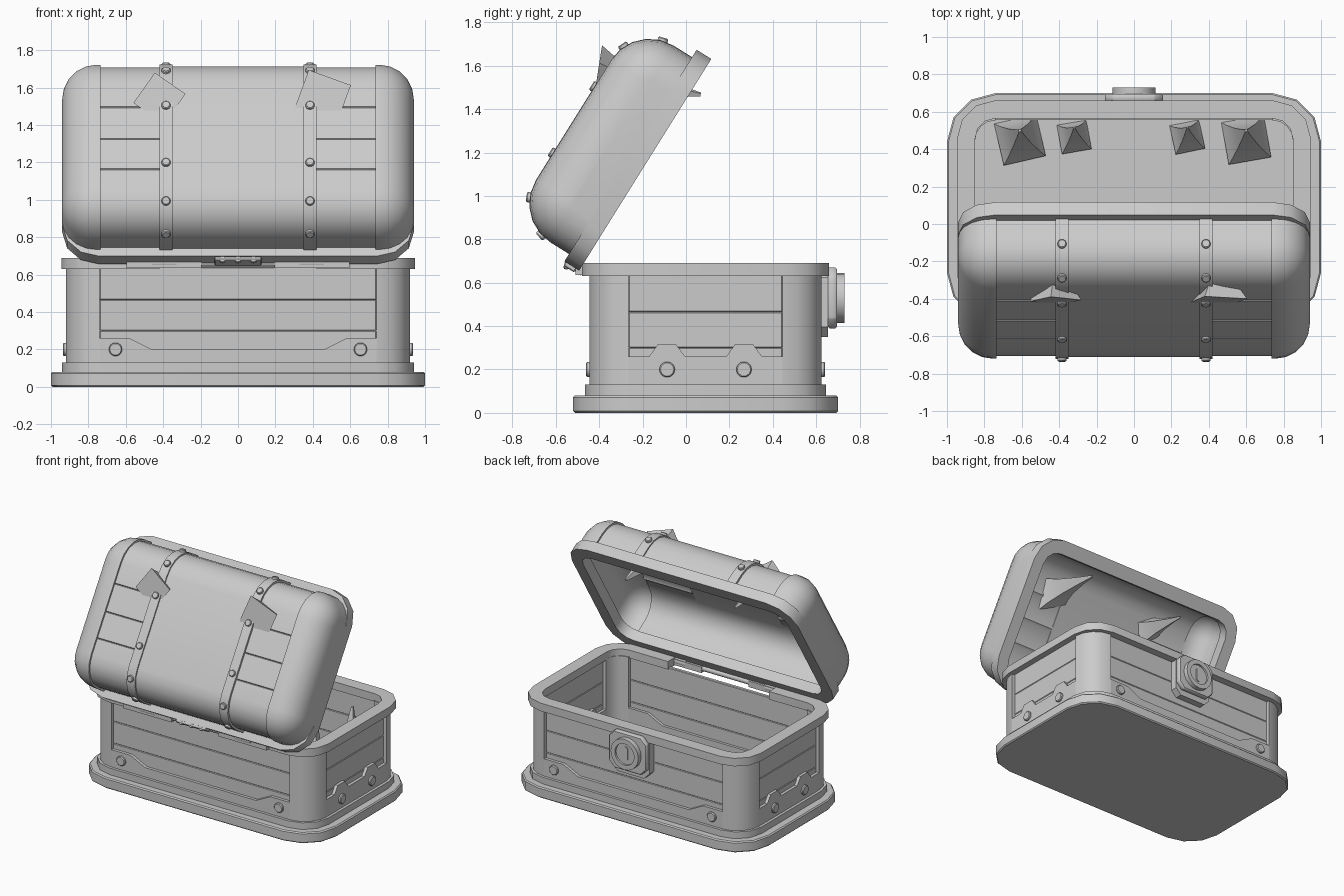
import bpy, bmesh, math
from mathutils import Matrix, Vector

if "Cube" in bpy.data.objects:
    bpy.data.objects.remove(bpy.data.objects["Cube"])

grey = bpy.data.materials.new("plain grey")
grey.diffuse_color = (0.6, 0.6, 0.6, 1)
grey.use_nodes = True
grey.node_tree.nodes["Principled BSDF"].inputs["Base Color"].default_value = grey.diffuse_color
T = Matrix.Translation
CY = 0.09                                                     # centre of the box in y
BOX = T((0, CY, 0))
LID = T((0, -0.49, 0.66)) @ Matrix.Rotation(math.radians(58), 4, 'X')


def add(name, verts, faces, m=Matrix(), recalc=True):
    me = bpy.data.meshes.new(name)
    me.from_pydata(verts, [], faces)
    if recalc:
        bm = bmesh.new()
        bm.from_mesh(me)
        bmesh.ops.recalc_face_normals(bm, faces=bm.faces)
        bm.to_mesh(me)
        bm.free()
    me.materials.append(grey)
    ob = bpy.data.objects.new(name, me)
    bpy.context.collection.objects.link(ob)
    ob.matrix_world = m
    return ob


def prism(name, pts, z0, z1, m=Matrix(), bevel=0):
    n = len(pts)
    v = [(x, y, z) for z in (z0, z1) for x, y in pts]
    f = [list(range(n)), list(range(n, 2 * n))]
    f += [(i, (i + 1) % n, (i + 1) % n + n, i + n) for i in range(n)]
    ob = add(name, v, f, m)
    if bevel:
        b = ob.modifiers.new("bevel", 'BEVEL')
        b.width, b.segments = bevel, 1
    return ob


def strip(name, outer, inner, z0, z1, m, closed):
    """Band between two matching outlines, as a closed or open ring."""
    n = len(outer)
    v = [(x, y, z) for path, z in ((outer, z0), (outer, z1), (inner, z1), (inner, z0)) for x, y in path]
    f = []
    for i in range(n if closed else n - 1):
        j = (i + 1) % n
        f += [(k * n + i, k * n + j, (k + 1) % 4 * n + j, (k + 1) % 4 * n + i) for k in range(4)]
    if not closed:
        f += [[k * n for k in range(4)], [k * n + n - 1 for k in range(4)]]
    return add(name, v, f, m)


def rrect(hx, hy, r, seg=3):
    """Rounded rectangle, anticlockwise from the front right corner."""
    out = []
    for k, (sx, sy) in enumerate(((1, -1), (1, 1), (-1, 1), (-1, -1))):
        for i in range(seg + 1):
            a = math.radians(-90 + 90 * k + 90 * i / seg)
            out.append((sx * (hx - r) + r * math.cos(a), sy * (hy - r) + r * math.sin(a)))
    return out


def rect(x0, x1, y0, y1):
    return [(x0, y0), (x1, y0), (x1, y1), (x0, y1)]


def disc(r, n=12):
    return [(r * math.cos(2 * math.pi * i / n), r * math.sin(2 * math.pi * i / n)) for i in range(n)]


def rivet(name, m, r=0.037, h=0.016):
    return prism(name, disc(r, 10), -0.01, h, m, h * 0.35)


# Stepped foot, its upper step is also the floor
prism("foot", rrect(1, 0.61, 0.26), 0, 0.08, BOX, 0.008)
prism("foot_step", rrect(0.94, 0.555, 0.2), 0.08, 0.13, BOX)

# Rounded corner posts
for k, (sx, sy) in enumerate(((1, 1), (-1, 1), (-1, -1), (1, -1))):
    arc = [math.radians(90 * k + 22.5 * i) for i in range(5)]
    o, n = ([(sx * 0.74 + r * math.cos(a), sy * 0.355 + r * math.sin(a)) for a in arc] for r in (0.18, 0.11))
    strip("corner_post", o, n, 0.13, 0.64, BOX, False)

# Four walls: recessed planks, shaped lower trim and rivets
long_top = [(0.74, 0.26), (0.58, 0.26), (0.46, 0.2)]
side_top = [(0.355, 0.26), (0.26, 0.26), (0.22, 0.315), (0.135, 0.315), (0.095, 0.26)]
for k in range(4):
    long = k % 2 == 0
    half, d, top, rx = (0.74, 0.535, long_top, 0.655) if long else (0.355, 0.92, side_top, 0.177)
    m = BOX @ Matrix.Rotation(k * math.pi / 2, 4, 'Z') @ Matrix.Rotation(math.pi / 2, 4, 'X')
    for z0, z1 in ((0.13, 0.3), (0.3, 0.465), (0.465, 0.64)):
        prism("wall_plank", rect(-half, half, z0, z1), d - 0.05, d - 0.022, m, 0.004)
    outline = [(-half, 0.13), (half, 0.13)] + top + [(-x, z) for x, z in reversed(top)]
    prism("lower_trim", outline, d - 0.07, d, m)
    for s in (-1, 1):
        rivet("trim_rivet", m @ T((s * rx, 0.2, d)))

# Top rim, open at the hinge
g = 0.42
ro = [(g, -0.575)] + rrect(0.945, 0.57, 0.2) + [(-g, -0.575)]
ri = [(g, -0.475)] + rrect(0.85, 0.475, 0.11) + [(-g, -0.475)]
ro[0], ro[-1] = (g, -0.57), (-g, -0.57)
strip("box_rim", ro, ri, 0.63, 0.69, BOX, False)

# Hinge rod, knuckles and riveted hinge plate
ALONG = T((0, -0.485, 0.662)) @ Matrix.Rotation(math.pi / 2, 4, 'Y')
prism("hinge_rod", disc(0.02), -0.59, 0.59, ALONG)
for s in (-1, 1):
    prism("hinge_knuckle", disc(0.028), s * 0.395 - 0.065, s * 0.395 + 0.065, ALONG)
    prism("hinge_leaf", rect(s * 0.395 - 0.2, s * 0.395 + 0.2, -0.51, -0.46), 0.635, 0.68)
HP = T((0, -0.53, 0.68)) @ Matrix.Rotation(math.radians(58), 4, 'X')
prism("hinge_plate", rect(-0.125, 0.125, -0.02, 0.03), -0.03, 0.03, HP, 0.005)
for i in (-1, 0, 1):
    rivet("hinge_rivet", T((i * 0.083, -0.548, 0.68)) @ Matrix.Rotation(math.radians(75), 4, 'X'), 0.02, 0.014)

# Lock: two chamfered plates, round boss, ring and key slot
LOCK = T((0, 0, 0.53)) @ Matrix.Rotation(math.pi, 4, 'Z') @ Matrix.Rotation(math.pi / 2, 4, 'X')


def octagon(hx, y0, y1, c):
    return [(-hx + c, y0), (hx - c, y0), (hx, y0 + c), (hx, y1 - c),
            (hx - c, y1), (-hx + c, y1), (-hx, y1 - c), (-hx, y0 + c)]


prism("lock_back_plate", octagon(0.155, -0.18, 0.14, 0.045), 0.6, 0.655, LOCK)
prism("lock_plate", octagon(0.155, -0.14, 0.14, 0.045), 0.655, 0.695, LOCK, 0.006)
prism("lock_boss", disc(0.1, 20), 0.69, 0.715, LOCK)
strip("lock_ring", disc(0.115, 20), disc(0.08, 20), 0.69, 0.73, LOCK, True)
prism("key_slot", octagon(0.018, -0.055, 0.055, 0.012), 0.71, 0.722, LOCK)

# Lid flange
strip("lid_flange", rrect(0.94, 0.575, 0.2), rrect(0.85, 0.475, 0.11), 0, 0.08, LID @ T((0, 0.57, 0)), True)


def arch(off=0.0, grooves=()):
    """Lid cross section (v across, n up), grown by off, with optional plank grooves."""
    r = max(0.2 + off, 0.01)
    hw, top = 0.525 + off, 0.38 + off
    arc = [(hw - r + r * math.cos(a), top - r + r * math.sin(a)) for a in (math.radians(18 * i) for i in range(6))]
    pts = [(0.57 - hw, 0.07)] + [(0.57 - x, y) for x, y in arc]
    for gv in grooves:
        pts += [(gv - 0.004, top), (gv, top - 0.007), (gv + 0.004, top)]
    return pts + [(0.57 + x, y) for x, y in reversed(arc)] + [(0.57 + hw, 0.07)]


def lid_shell(name, sections, thick, mirror=False, cap=False):
    n = len(sections[0][1])
    v = [(x, p[0], p[1]) for x, prof in sections for p in prof]
    f = [(a * n + i, (a + 1) * n + i, (a + 1) * n + i + 1, a * n + i + 1)
         for a in range(len(sections) - 1) for i in range(n - 1)]
    if cap:
        f.append([(len(sections) - 1) * n + i for i in reversed(range(n))])
    ob = add(name, v, f, LID, False)
    if mirror:
        ob.modifiers.new("mirror", 'MIRROR').use_mirror_merge = False
    ob.modifiers.new("thickness", 'SOLIDIFY').thickness = thick


# Lid centre, planked bays, straps and rounded end caps
lid_shell("lid_centre", [(-0.36, arch()), (0.36, arch())], 0.04)
bay = arch(-0.006, (0.36, 0.55, 0.75))
lid_shell("lid_planks", [(0.36, bay), (0.76, bay)], 0.034, True)
lid_shell("lid_strap", [(0.35, arch(0.01)), (0.42, arch(0.01))], 0.02, True)
ends = [(0.735, arch(0.008))]
for i in range(6):
    a = math.radians(18 * i)
    ends.append((0.755 + 0.185 * math.sin(a), arch(0.008 - 0.185 * (1 - math.cos(a)))))
lid_shell("lid_end_cap", ends, 0.035, True, True)

# Strap rivets following the arch
for x in (-0.385, 0.385):
    for s in (-1, 1):
        for off, n, tilt in ((0.18, 0.39, 0), (0.41, 0.373, 24), (0.528, 0.235, 75)):
            rivet("strap_rivet", LID @ T((x, 0.57 + s * off, n)) @ Matrix.Rotation(math.radians(-s * tilt), 4, 'X'),
                  0.025, 0.014)


# Flared square teeth in box and lid
def tooth(name, base, tip, half, twist, m=Matrix()):
    axis = Vector(tip) - Vector(base)
    h = axis.length
    tw = math.radians(twist)
    rot = axis.to_track_quat('Z', 'Y').to_matrix().to_4x4() @ Matrix.Rotation(tw, 4, 'Z')
    v, f = [], [(3, 2, 1, 0)]
    levels = ((0, 1), (0.12, 0.76), (0.4, 0.45), (0.75, 0.2), (1, 0.06))
    for t, s in levels:
        v += [(sx * s * half, sy * s * half, t * h) for sx, sy in ((-1, -1), (1, -1), (1, 1), (-1, 1))]
    for a in range(len(levels) - 1):
        f += [(4 * a + i, 4 * a + (i + 1) % 4, 4 * a + 4 + (i + 1) % 4, 4 * a + 4 + i) for i in range(4)]
    f.append([4 * len(levels) - 4 + i for i in range(4)])
    add(name, v, f, m @ T(base) @ rot)


for x, y, half, top, tw in ((-0.61, 0.45, 0.115, 0.58, 13), (-0.32, 0.465, 0.08, 0.44, 10),
                            (0.285, 0.465, 0.08, 0.44, 12), (0.6, 0.45, 0.115, 0.58, 10)):
    tooth("box_tooth", (x, y, 0.14), (x, y + 0.05, top), half, tw)
tooth("lid_tooth", (-0.42, 0.79, 0.4), (-0.42, 0.96, 0.0), 0.1, 35, LID)
tooth("lid_tooth", (0.45, 0.79, 0.4), (0.45, 0.98, -0.045), 0.12, 20, LID)

# Bake modifiers and smooth the rounded parts
bpy.ops.object.select_all(action='SELECT')
bpy.context.view_layer.objects.active = bpy.context.selected_objects[0]
bpy.ops.object.convert(target='MESH')
bpy.ops.object.shade_smooth_by_angle(angle=math.radians(35))
